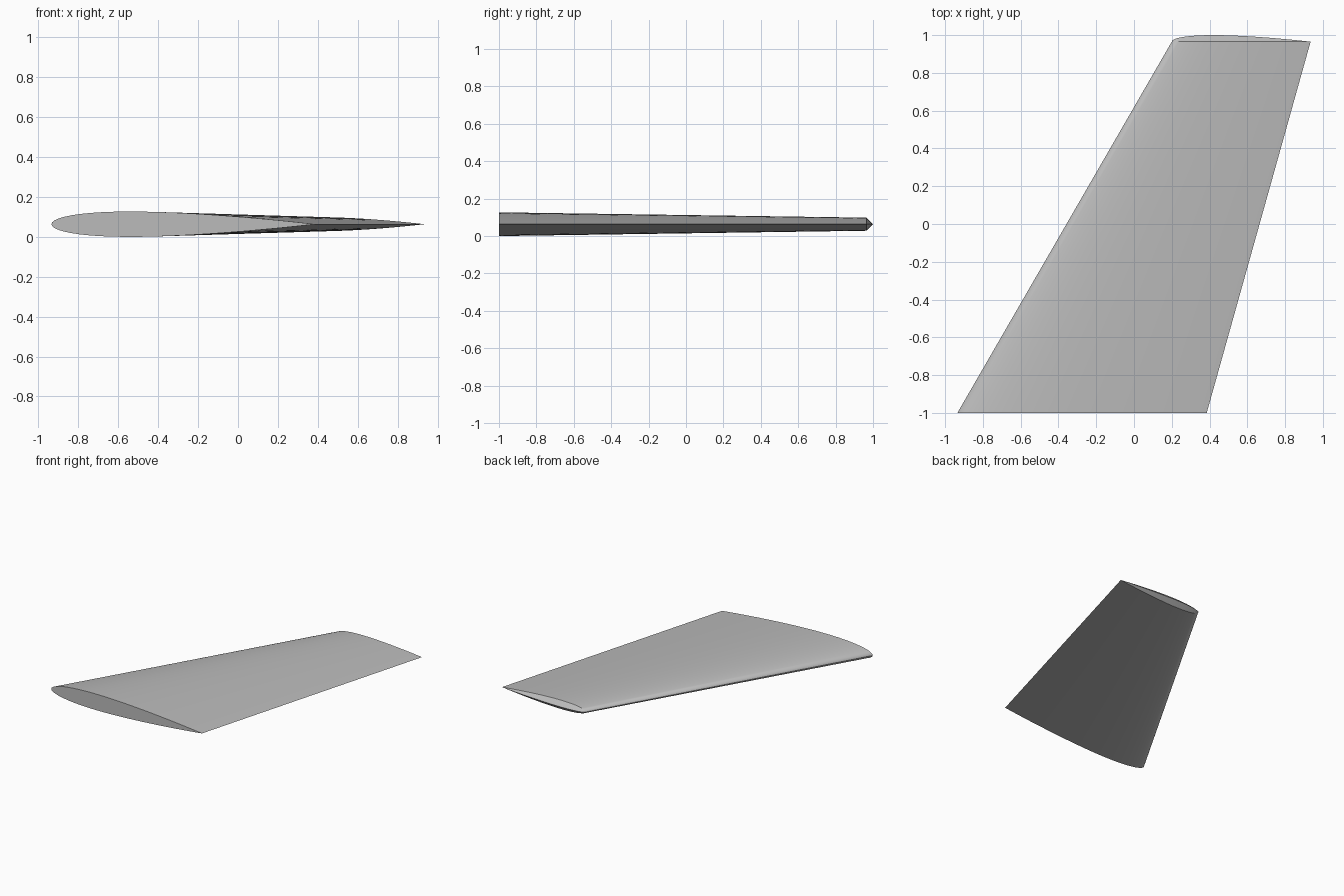
import bpy, bmesh, math

if "Cube" in bpy.data.objects:
    bpy.data.objects.remove(bpy.data.objects["Cube"])

N = 28            # chord stations per side
ROOT_Y, TIP_Y = -1.0, 0.965
MID_Z = 0.0635


def half_thickness(u):
    """Symmetric aerofoil half thickness, scaled to a peak of 1."""
    t = (0.2969 * math.sqrt(u) - 0.1260 * u - 0.3516 * u ** 2
         + 0.2843 * u ** 3 - 0.1036 * u ** 4)
    return max(0.0, t / 0.10003)


stations = [0.5 - 0.5 * math.cos(math.pi * i / N) for i in range(N + 1)]
bm = bmesh.new()


def section(y, lead, trail, half):
    """One closed aerofoil ring: over the top to the tail, back underneath."""
    x = lambda u: lead + u * (trail - lead)
    top = [bm.verts.new((x(u), y, MID_Z + half * half_thickness(u)))
           for u in stations]
    low = [bm.verts.new((x(u), y, MID_Z - half * half_thickness(u)))
           for u in stations[1:-1]]
    return top, [top[0]] + low + [top[-1]]


# Main swept, tapered skin
root = section(ROOT_Y, -0.935, 0.385, 0.0635)
tip = section(TIP_Y, 0.200, 0.935, 0.035)
for a, b in zip(root, tip):
    for i in range(N):
        bm.faces.new((a[i], a[i + 1], b[i + 1], b[i]))

# Flat root cap
bm.faces.new(root[0] + root[1][-2:0:-1])

# Bevelled tip cap closing to a curved ridge
ridge = [tip[0][0]]
for u in stations[1:-1]:
    ridge.append(bm.verts.new((0.200 + u * 0.735,
                               TIP_Y + 0.035 * half_thickness(u), MID_Z)))
ridge.append(tip[0][-1])
for side in tip:
    for i in range(N):
        corners = list(dict.fromkeys((side[i], side[i + 1],
                                      ridge[i + 1], ridge[i])))
        bm.faces.new(corners)

bmesh.ops.recalc_face_normals(bm, faces=bm.faces)
mesh = bpy.data.meshes.new("wing")
bm.to_mesh(mesh)
bm.free()

grey = bpy.data.materials.new("light grey")
grey.diffuse_color = (0.5, 0.5, 0.5, 1)
grey.use_nodes = True
grey.node_tree.nodes["Principled BSDF"].inputs["Base Color"].default_value = grey.diffuse_color
mesh.materials.append(grey)

wing = bpy.data.objects.new("wing", mesh)
bpy.context.collection.objects.link(wing)
bpy.context.view_layer.objects.active = wing
wing.select_set(True)
bpy.ops.object.shade_smooth_by_angle(angle=math.radians(30))
